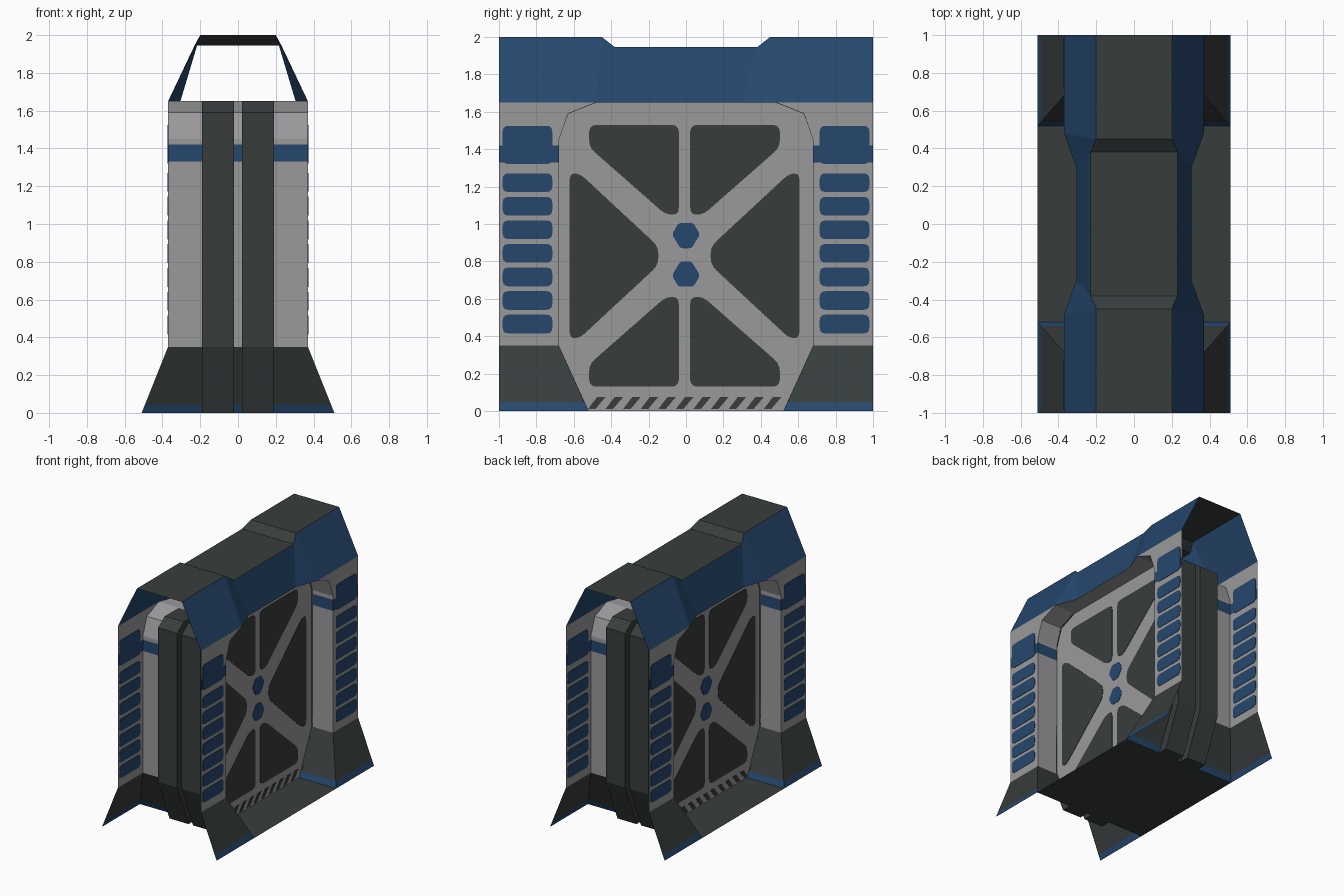
import bpy
import bmesh
from mathutils import Vector

if "Cube" in bpy.data.objects:
    bpy.data.objects.remove(bpy.data.objects["Cube"])


def material(name, rgb):
    m = bpy.data.materials.new(name)
    m.diffuse_color = (*rgb, 1.0)
    m.use_nodes = True
    m.node_tree.nodes["Principled BSDF"].inputs["Base Color"].default_value = m.diffuse_color
    return m


MATS = [material("light_grey", (0.33, 0.32, 0.33)),
        material("dark_grey", (0.039, 0.047, 0.046)),
        material("navy_blue", (0.019, 0.064, 0.155))]
GREY, DARK, BLUE = 0, 1, 2


def build(name, faces):
    """One object from (corner list, colour) faces, welded together."""
    bm = bmesh.new()
    for pts, mat in faces:
        f = bm.faces.new([bm.verts.new(p) for p in pts])
        f.material_index = mat
    bmesh.ops.remove_doubles(bm, verts=bm.verts, dist=0.0005)
    bmesh.ops.recalc_face_normals(bm, faces=bm.faces)
    me = bpy.data.meshes.new(name)
    bm.to_mesh(me)
    bm.free()
    for m in MATS:
        me.materials.append(m)
    ob = bpy.data.objects.new(name, me)
    bpy.context.collection.objects.link(ob)
    return ob


def prism(outline, x0, x1, mat):
    """Faces of a y-z outline extruded along x."""
    a = [(x0, y, z) for y, z in outline]
    b = [(x1, y, z) for y, z in outline]
    n = len(a)
    faces = [(a, mat), (b[::-1], mat)]
    for i in range(n):
        j = (i + 1) % n
        faces.append(([a[i], a[j], b[j], b[i]], mat))
    return faces


def rounded(pts, r):
    """Round the corners of a polygon."""
    out = []
    pts = [Vector(p) for p in pts]
    for i, p in enumerate(pts):
        a, b = pts[i - 1] - p, pts[(i + 1) % len(pts)] - p
        a = p + a.normalized() * min(r, a.length * 0.45)
        b = p + b.normalized() * min(r, b.length * 0.45)
        for t in (0, 0.33, 0.67, 1):
            q = a * (1 - t) ** 2 + p * 2 * t * (1 - t) + b * t ** 2
            out.append((q.x, q.y))
    return out


def plates(name, outlines, x, mat):
    """Thin painted plates lying on the sheets at +x and -x."""
    faces = []
    for s in (1, -1):
        for o in outlines:
            faces += prism(o, s * x - 0.003, s * x + 0.003, mat)
    build(name, faces)


# Arch profile: y, z, half width, colour of the strip up to the next point
PROFILE = [(0.52, 0, 0.51, BLUE), (0.541, 0.045, 0.492, DARK),
           (0.68, 0.35, 0.37, GREY), (0.68, 1.33, 0.37, BLUE),
           (0.68, 1.42, 0.37, GREY), (0.68, 1.45, 0.37, GREY),
           (0.63, 1.59, 0.37, GREY), (0.48, 1.65, 0.37, GREY),
           (0.30, 1.65, 0.305, GREY)]
PANEL_X = 0.18

# Arched shell with floor
faces = [([(-0.51, -0.52, 0), (0.51, -0.52, 0), (0.51, 0.52, 0), (-0.51, 0.52, 0)], DARK),
         ([(-0.305, -0.3, 1.65), (0.305, -0.3, 1.65),
           (0.305, 0.3, 1.65), (-0.305, 0.3, 1.65)], GREY)]
for s in (1, -1):
    for (y0, z0, w0, m), (y1, z1, w1, _) in zip(PROFILE, PROFILE[1:]):
        faces.append(([(-w0, s * y0, z0), (w0, s * y0, z0),
                       (w1, s * y1, z1), (-w1, s * y1, z1)], m))
build("arch_shell", faces)

# Four thin corner wings with flared feet
faces = []
for sx in (1, -1):
    for sy in (1, -1):
        for (y0, z0, w0, m), (y1, z1, w1, _) in zip(PROFILE[:7], PROFILE[1:8]):
            faces.append(([(sx * w0, sy * y0, z0), (sx * w0, sy, z0),
                           (sx * w1, sy, z1), (sx * w1, sy * y1, z1)], m))
build("corner_wings", faces)

# Recessed side panels
outline = [(y, z) for y, z, _, _ in PROFILE] + [(-y, z) for y, z, _, _ in PROFILE[::-1]]
build("side_panels", [([(s * PANEL_X, y, z) for y, z in outline], GREY) for s in (1, -1)])

# Dark inserts between the spokes
inserts = []
for sy in (1, -1):
    for sz in (1, -1):
        corner = [(0.03, 0.70), (0.51, 0.70), (0.51, 0.58), (0.10, 0.22), (0.03, 0.22)]
        inserts.append(rounded([(sy * y - 0.008, 0.83 + sz * z) for y, z in corner], 0.04))
    side = [(0.615, 0.44), (0.56, 0.44), (0.14, 0.05),
            (0.14, -0.05), (0.56, -0.44), (0.615, -0.44)]
    inserts.append(rounded([(sy * y - 0.008, 0.83 + z) for y, z in side], 0.04))
plates("spoke_inserts", inserts, PANEL_X, DARK)

# Blue hub marks
hub = [(0.075, 0.11), (0.04, 0.17), (-0.04, 0.17), (-0.075, 0.11), (-0.03, 0.035), (0.03, 0.035)]
plates("hub_marks", [rounded([(y, 0.835 + s * z) for y, z in hub], 0.015) for s in (1, -1)],
       PANEL_X, BLUE)

# Hatching along the panel foot
hatch = []
for i in range(11):
    y = -0.525 + i * 0.094
    hatch.append([(y, 0.01), (y + 0.04, 0.01), (y + 0.095, 0.075), (y + 0.05, 0.075)])
plates("foot_hatching", hatch, PANEL_X, DARK)

# Blue slots on the wings
slots = []
for sy in (1, -1):
    for z0, z1 in [(1.32, 1.525)] + [(0.415 + i * 0.126, 0.515 + i * 0.126) for i in range(7)]:
        slots.append(rounded([(sy * 0.715, z0), (sy * 0.98, z0),
                              (sy * 0.98, z1), (sy * 0.715, z1)], 0.03))
plates("wing_slots", slots, 0.37, BLUE)

# Twin dark ribs on each end wall, bent in at the foot
rib = [(0.52, 0), (0.60, 0), (0.745, 0.35), (0.745, 1.59), (0.66, 1.65),
       (0.48, 1.649), (0.63, 1.589), (0.68, 1.45), (0.68, 0.35)]
faces = []
for sx in (1, -1):
    for sy in (1, -1):
        faces += prism([(sy * y, z) for y, z in rib], sx * 0.02, sx * 0.19, DARK)
build("end_ribs", faces)

# Open roof cap: bottom y, top y, bottom half width, top half width, top z
half = [(1.0, 1.0, 0.37, 0.20, 2.0), (0.48, 0.45, 0.37, 0.20, 2.0),
        (0.30, 0.38, 0.305, 0.23, 1.945)]
stations = half + [(-a, -b, c, d, e) for a, b, c, d, e in half[::-1]]
faces = []
for p, q in zip(stations, stations[1:]):
    for s in (1, -1):
        faces.append(([(s * p[2], p[0], 1.65), (s * q[2], q[0], 1.65),
                       (s * q[3], q[1], q[4]), (s * p[3], p[1], p[4])], BLUE))
    faces.append(([(-p[3], p[1], p[4]), (p[3], p[1], p[4]),
                   (q[3], q[1], q[4]), (-q[3], q[1], q[4])], DARK))
build("roof_cap", faces)
